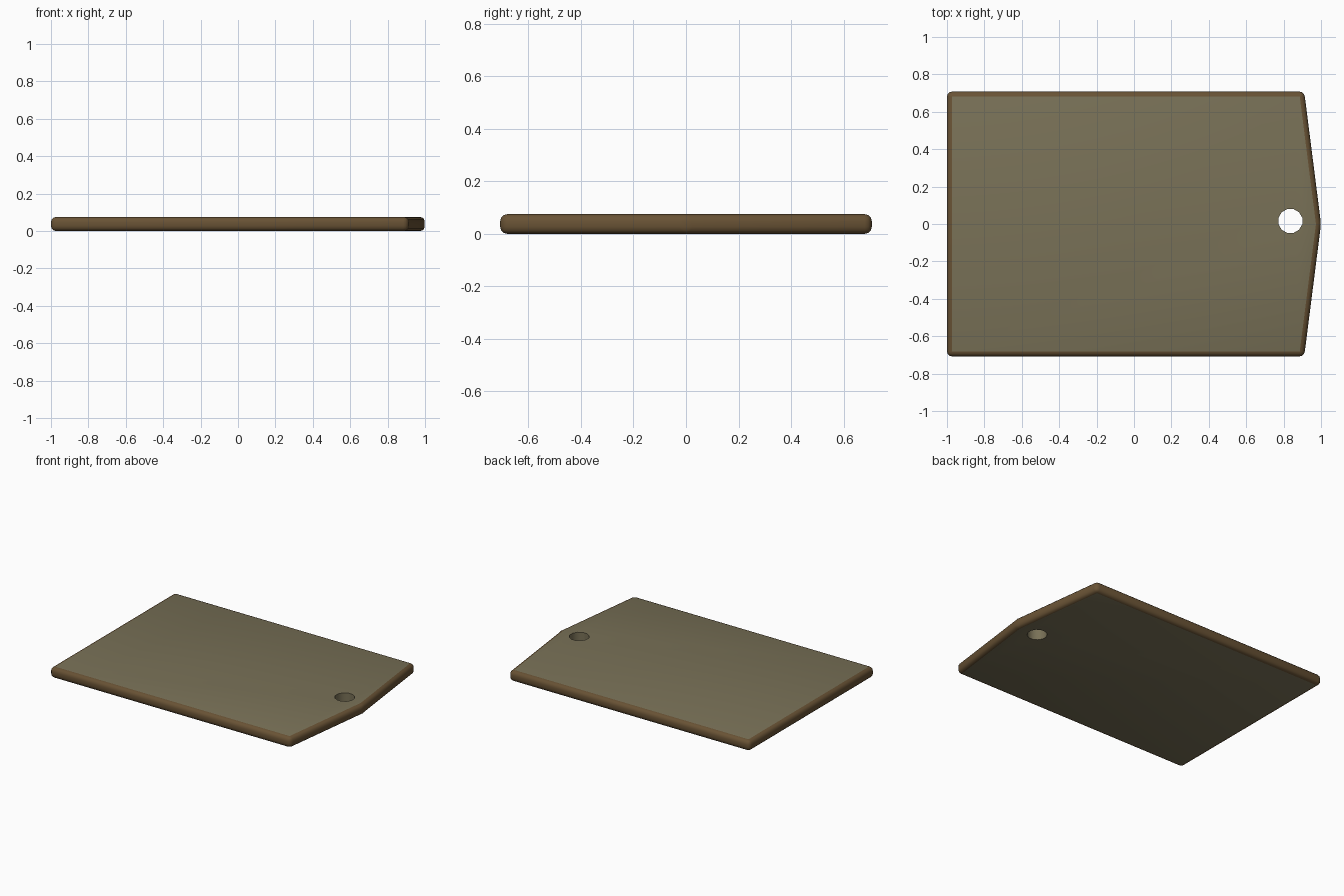
import bpy, bmesh, math

if "Cube" in bpy.data.objects:
    bpy.data.objects.remove(bpy.data.objects["Cube"])

def material(name, rgb):
    m = bpy.data.materials.new(name)
    m.diffuse_color = (*rgb, 1)
    m.use_nodes = True
    m.node_tree.nodes["Principled BSDF"].inputs["Base Color"].default_value = m.diffuse_color
    return m

def prism(name, points, z0, z1, bevel=0):
    bm = bmesh.new()
    face = bm.faces.new([bm.verts.new((x, y, z0)) for x, y in points])
    top = bmesh.ops.extrude_face_region(bm, geom=[face])
    verts = [v for v in top["geom"] if isinstance(v, bmesh.types.BMVert)]
    bmesh.ops.translate(bm, verts=verts, vec=(0, 0, z1 - z0))
    bmesh.ops.recalc_face_normals(bm, faces=bm.faces[:])
    if bevel:
        bmesh.ops.bevel(bm, geom=bm.edges[:], offset=bevel, segments=3,
                        profile=0.5, affect='EDGES', clamp_overlap=True)
    me = bpy.data.meshes.new(name)
    bm.to_mesh(me)
    bm.free()
    ob = bpy.data.objects.new(name, me)
    bpy.context.collection.objects.link(ob)
    return ob

face_mat = material("board_face", (0.19, 0.165, 0.095))
edge_mat = material("board_edge", (0.14, 0.085, 0.035))

# Board with a shallow pointed end and rounded brown edges
board = prism("board", [(-1, -0.708), (0.91, -0.708), (1.0, 0),
                        (0.91, 0.708), (-1, 0.708)], 0, 0.075, 0.027)
board.data.materials.append(face_mat)
board.data.materials.append(edge_mat)
for p in board.data.polygons:
    p.material_index = 0 if abs(p.normal.z) > 0.99 else 1

# Hanging hole
n, r = 12, 0.066
circle = [(0.836 + r * math.cos(math.tau * (i + 0.5) / n),
           0.016 + r * math.sin(math.tau * (i + 0.5) / n)) for i in range(n)]
cutter = prism("hole_cutter", circle, -0.1, 0.2)
cutter.data.materials.append(face_mat)
cutter.hide_render = True
cutter.hide_set(True)
mod = board.modifiers.new("hole", 'BOOLEAN')
mod.operation = 'DIFFERENCE'
mod.object = cutter
mod.solver = 'EXACT'

# Smooth rounded edges, apply the cut
bpy.context.view_layer.objects.active = board
board.select_set(True)
bpy.ops.object.modifier_apply(modifier="hole")
bpy.data.objects.remove(cutter, do_unlink=True)
bpy.ops.object.shade_smooth_by_angle(angle=math.radians(35))
